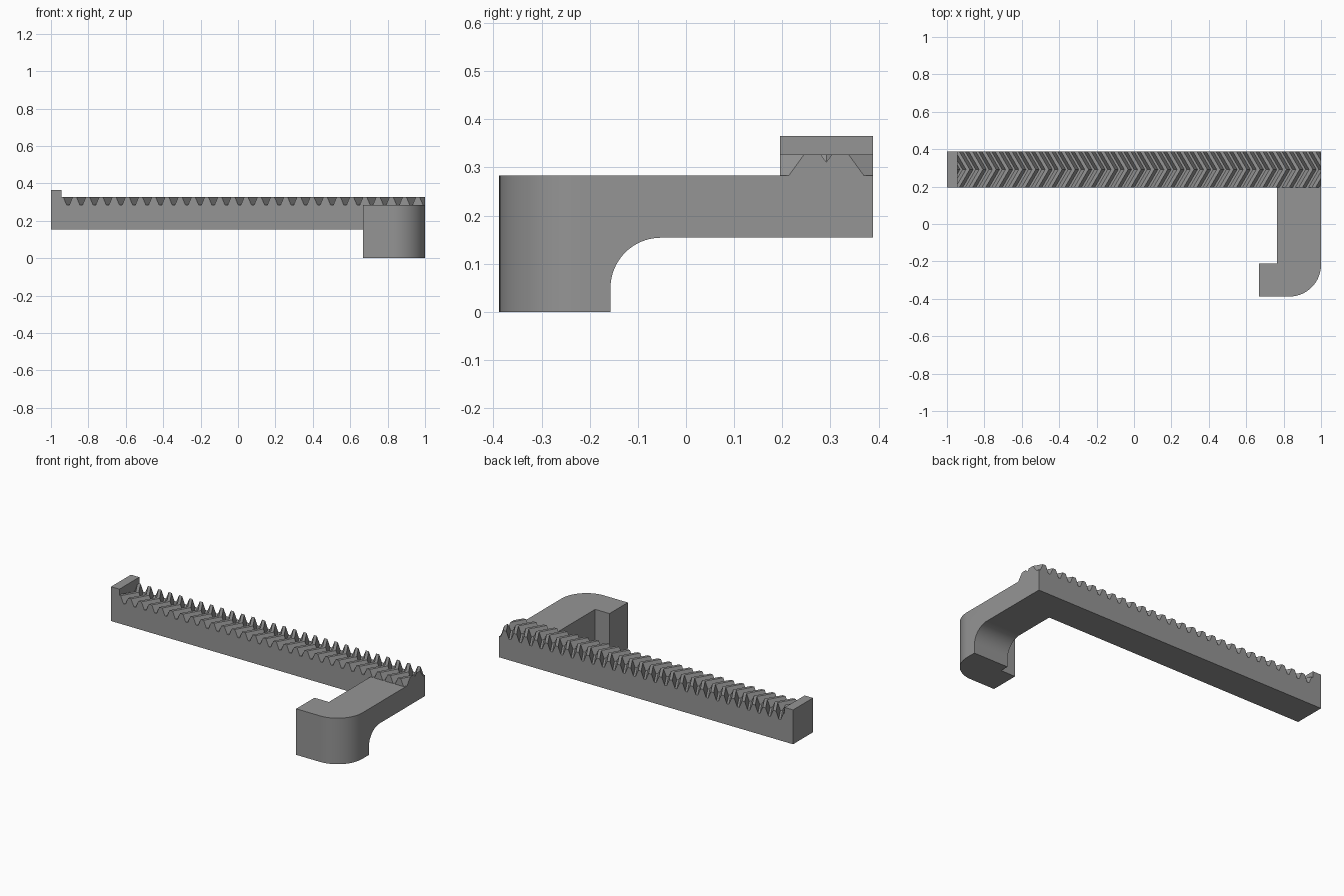
import bpy, bmesh, math
from mathutils import Vector

if "Cube" in bpy.data.objects:
    bpy.data.objects.remove(bpy.data.objects["Cube"])

grey = bpy.data.materials.new("plain grey")
grey.diffuse_color = (0.3, 0.3, 0.3, 1)
grey.use_nodes = True
grey.node_tree.nodes["Principled BSDF"].inputs["Base Color"].default_value = grey.diffuse_color


def finish(bm, name):
    bmesh.ops.recalc_face_normals(bm, faces=bm.faces)
    mesh = bpy.data.meshes.new(name)
    bm.to_mesh(mesh)
    bm.free()
    mesh.materials.append(grey)
    obj = bpy.data.objects.new(name, mesh)
    bpy.context.collection.objects.link(obj)
    return obj


def loft(sections):
    """Closed solid through equal-length rings of points."""
    bm = bmesh.new()
    rings = [[bm.verts.new(p) for p in s] for s in sections]
    n = len(rings[0])
    for a, b in zip(rings, rings[1:]):
        for i in range(n):
            j = (i + 1) % n
            bm.faces.new((a[i], a[j], b[j], b[i]))
    bm.faces.new(rings[0])
    bm.faces.new(rings[-1])
    return bm


def arc(cx, cy, r, a0, a1, n=20):
    return [(cx + r * math.cos(math.radians(a0 + (a1 - a0) * i / n)),
             cy + r * math.sin(math.radians(a0 + (a1 - a0) * i / n)))
            for i in range(n + 1)]


Y0, Y1 = 0.195, 0.388            # bar front and back
Z0, ROOT, TIP, TOP = 0.154, 0.283, 0.327, 0.365
STOP_X = -0.943

# Rack bar: tooth profile swept into a chevron, then trimmed at both ends
PITCH, FLOOR, FLANK, LAND, SHIFT = 0.07056, 0.0135, 0.0185, 0.020, 0.056
profile = []
for k in range(-2, 31):
    x = 0.996 - PITCH * k + FLOOR / 2
    profile += [(x, ROOT), (x - FLOOR, ROOT),
                (x - FLOOR - FLANK, TIP), (x - FLOOR - FLANK - LAND, TIP)]
profile += [(profile[-1][0], Z0), (profile[0][0], Z0)]
bm = loft([[(x + s, y, z) for x, z in profile]
           for y, s in ((Y0, 0), ((Y0 + Y1) / 2, SHIFT), (Y1, 0))])
bmesh.ops.recalc_face_normals(bm, faces=bm.faces)
for x, side in ((1, 1), (STOP_X, -1)):
    cut = bmesh.ops.bisect_plane(
        bm, geom=bm.verts[:] + bm.edges[:] + bm.faces[:], dist=1e-6,
        plane_co=(x, 0, 0), plane_no=(side, 0, 0), clear_outer=True)
    bmesh.ops.holes_fill(bm, edges=[e for e in bm.edges if e.is_boundary], sides=0)
bmesh.ops.dissolve_limit(bm, angle_limit=0.01, verts=bm.verts[:], edges=bm.edges[:])
finish(bm, "toothed_bar")

# End stop block
stop = [(-1, Z0), (STOP_X, Z0), (STOP_X, TOP), (-1, TOP)]
finish(loft([[(x, y, z) for x, z in stop] for y in (Y0, Y1)]), "end_stop")

# Hooked arm: plan outline with a rounded outer corner
R = 0.17
plan = [(0.667, -0.388)] + arc(1 - R, -0.388 + R, R, -90, 0) + [
    (1, Y0), (0.765, Y0), (0.765, -0.21), (0.667, -0.21)]
arm = finish(loft([[(x, y, z) for x, y in plan] for z in (0, ROOT)]), "hooked_arm")

# Hollow under the arm, with a rounded inner corner
r = 0.105
hollow = [(-0.157, -0.1)] + arc(-0.157 + r, Z0 - r, r, 180, 90) + [(0.3, Z0), (0.3, -0.1)]
cutter = finish(loft([[(x, y, z) for y, z in hollow] for x in (0.6, 1.1)]), "arm_hollow_cutter")
cutter.hide_render = True
mod = arm.modifiers.new("hollow", 'BOOLEAN')
mod.operation = 'DIFFERENCE'
mod.solver = 'EXACT'
mod.object = cutter
bpy.context.view_layer.objects.active = arm
arm.select_set(True)
bpy.ops.object.modifier_apply(modifier=mod.name)
bpy.data.objects.remove(cutter)
bpy.ops.object.shade_smooth_by_angle(angle=math.radians(30))
